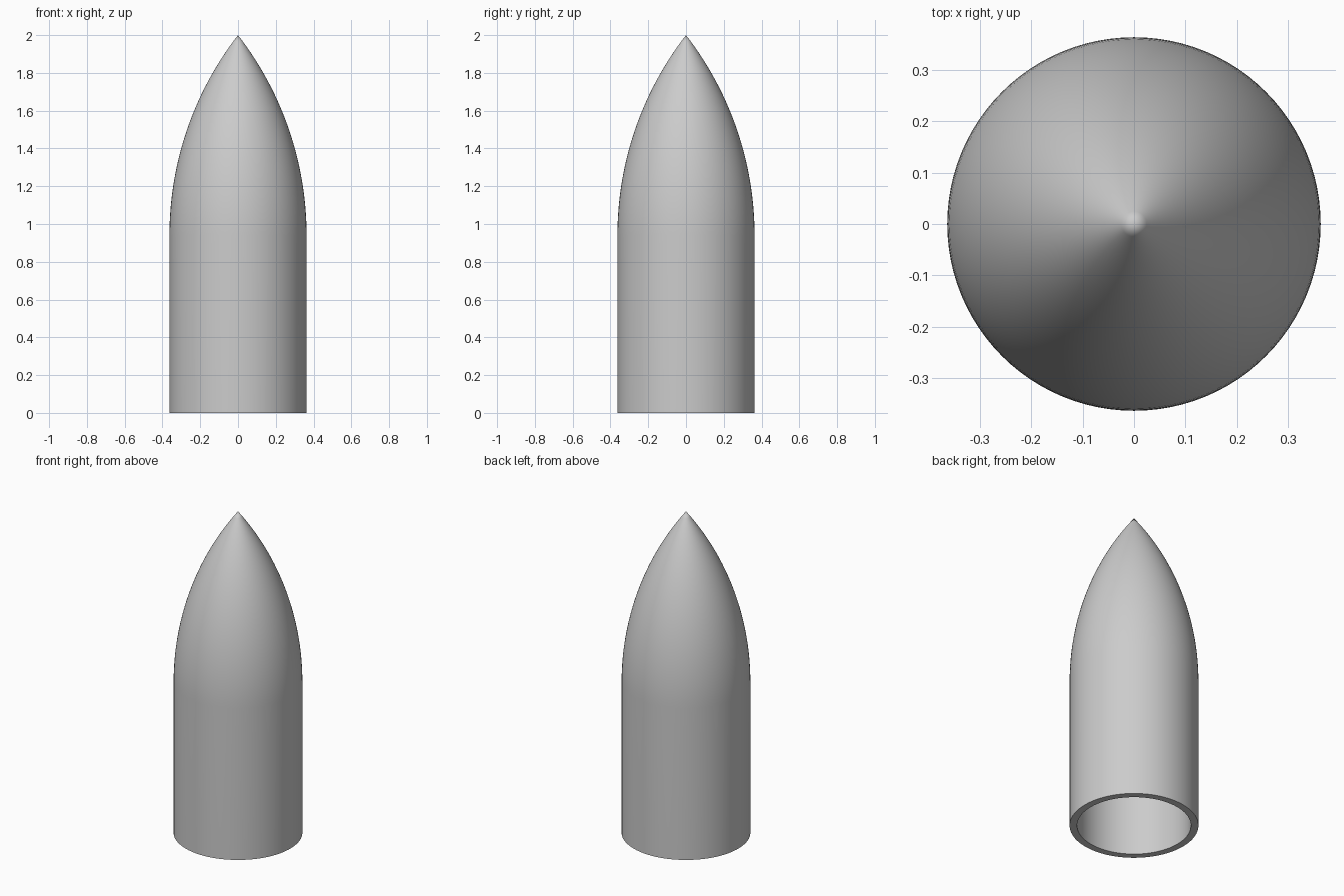
import bpy, bmesh, math

if "Cube" in bpy.data.objects:
    bpy.data.objects.remove(bpy.data.objects["Cube"])

RADIUS = 0.363      # outer radius
WALL = 0.042        # shell thickness
NOSE = 1.06         # length of the pointed nose
HEIGHT = 2.0
SIDES = 96
STEPS = 28

shoulder = HEIGHT - NOSE
rho = (RADIUS ** 2 + NOSE ** 2) / (2 * RADIUS)   # arc radius tangent to the body
centre = RADIUS - rho                            # arc centre (negative radius)


def ogive(offset):
    """Profile from the open base to the tip, moved inward by offset."""
    r = rho - offset
    end = math.acos(-centre / r)
    pts = [(RADIUS - offset, 0.0)]
    for i in range(STEPS + 1):
        a = end * i / STEPS
        pts.append((max(centre + r * math.cos(a), 0.0), shoulder + r * math.sin(a)))
    pts[-1] = (0.0, pts[-1][1])
    return pts


# Hollow shell: inner tip, down to the rim, up to the outer tip
profile = ogive(WALL)[::-1] + ogive(0.0)
bm = bmesh.new()
verts = [bm.verts.new((r, 0, z)) for r, z in profile]
edges = [bm.edges.new(pair) for pair in zip(verts, verts[1:])]
bmesh.ops.spin(bm, geom=verts + edges, cent=(0, 0, 0), axis=(0, 0, 1),
               angle=2 * math.pi, steps=SIDES, use_duplicate=False)
bmesh.ops.remove_doubles(bm, verts=bm.verts, dist=1e-5)
bmesh.ops.dissolve_degenerate(bm, edges=bm.edges, dist=1e-6)
bmesh.ops.recalc_face_normals(bm, faces=bm.faces)

mesh = bpy.data.meshes.new("nose_cone")
bm.to_mesh(mesh)
bm.free()

grey = bpy.data.materials.new("light grey")
grey.diffuse_color = (0.6, 0.6, 0.6, 1)
grey.use_nodes = True
grey.node_tree.nodes["Principled BSDF"].inputs["Base Color"].default_value = grey.diffuse_color
mesh.materials.append(grey)

nose_cone = bpy.data.objects.new("nose_cone", mesh)
bpy.context.collection.objects.link(nose_cone)
bpy.context.view_layer.objects.active = nose_cone
nose_cone.select_set(True)
bpy.ops.object.shade_smooth_by_angle(angle=math.radians(30))
